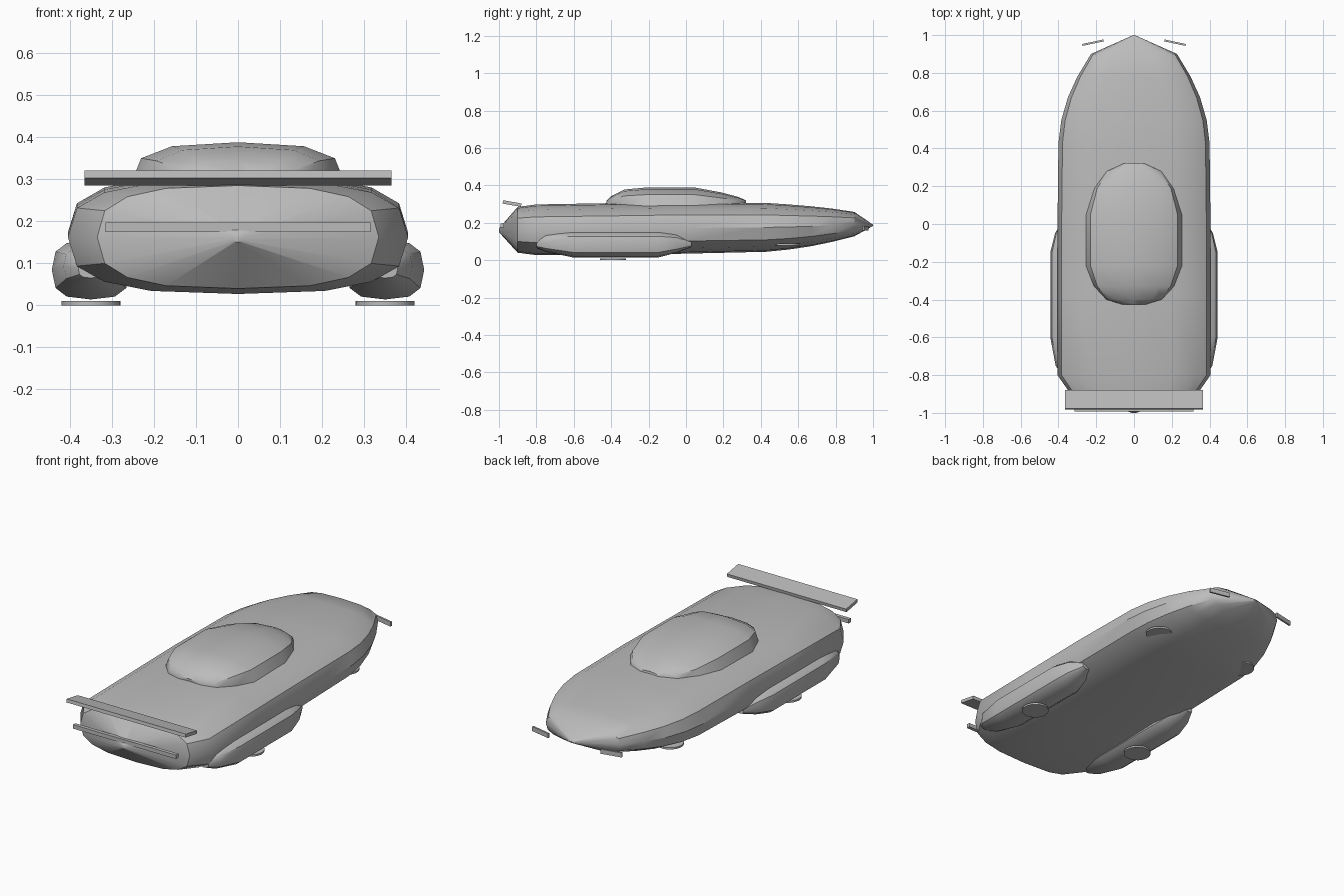
import bpy, bmesh, math
from mathutils import Matrix, Euler

if "Cube" in bpy.data.objects:
    bpy.data.objects.remove(bpy.data.objects["Cube"], do_unlink=True)

grey = bpy.data.materials.new("plain_grey")
grey.use_nodes = True
grey.diffuse_color = (0.5, 0.5, 0.5, 1)
grey.node_tree.nodes["Principled BSDF"].inputs["Base Color"].default_value = (0.5, 0.5, 0.5, 1)


def finish(name, bm, smooth=None):
    bmesh.ops.recalc_face_normals(bm, faces=bm.faces)
    mesh = bpy.data.meshes.new(name)
    bm.to_mesh(mesh)
    bm.free()
    mesh.materials.append(grey)
    obj = bpy.data.objects.new(name, mesh)
    bpy.context.collection.objects.link(obj)
    if smooth:
        bpy.ops.object.select_all(action="DESELECT")
        obj.select_set(True)
        bpy.context.view_layer.objects.active = obj
        bpy.ops.object.shade_smooth_by_angle(angle=math.radians(smooth))
    return obj


def power(v, e):
    return math.copysign(abs(v) ** e, v)


def loft(name, sections, sides, cx=0, e=0.7):
    """Skin rounded-box rings given as (y, half width, bottom z, top z)."""
    bm = bmesh.new()
    rings = []
    for y, w, low, high in sections:
        ring = []
        for i in range(sides):
            a = math.tau * i / sides
            x = cx + w * power(math.cos(a), e)
            z = (low + high) / 2 + (high - low) / 2 * power(math.sin(a), e)
            ring.append(bm.verts.new((x, y, z)))
        rings.append(ring)
    for r, s in zip(rings, rings[1:]):
        for i in range(sides):
            j = (i + 1) % sides
            bm.faces.new((r[i], r[j], s[j], s[i]))
    bm.faces.new(rings[0])
    bm.faces.new(rings[-1])
    return finish(name, bm, 35)


def box(name, centre, size, rotation=(0, 0, 0)):
    bm = bmesh.new()
    turn = Euler([math.radians(r) for r in rotation]).to_matrix().to_4x4()
    matrix = Matrix.Translation(centre) @ turn @ Matrix.Diagonal((*size, 1))
    bmesh.ops.create_cube(bm, size=1, matrix=matrix)
    return finish(name, bm)


def disc(name, centre, radius, depth):
    bm = bmesh.new()
    bmesh.ops.create_cone(bm, cap_ends=True, segments=24, radius1=radius, radius2=radius,
                          depth=depth, matrix=Matrix.Translation(centre))
    return finish(name, bm, 35)


# Main hull, pointed at both ends
loft("hull", [
    (-1.0, 0.01, 0.15, 0.17),
    (-0.9, 0.335, 0.04, 0.285),
    (-0.8, 0.405, 0.027, 0.298),
    (-0.4, 0.405, 0.027, 0.305),
    (0.0, 0.405, 0.035, 0.31),
    (0.43, 0.40, 0.045, 0.306),
    (0.55, 0.385, 0.057, 0.298),
    (0.67, 0.35, 0.075, 0.288),
    (0.78, 0.30, 0.098, 0.276),
    (0.9, 0.228, 0.128, 0.258),
    (1.0, 0.004, 0.183, 0.19),
], 16)

# Cabin bubble
loft("canopy", [
    (-0.425, 0.07, 0.26, 0.318),
    (-0.40, 0.15, 0.24, 0.342),
    (-0.33, 0.215, 0.20, 0.378),
    (-0.22, 0.255, 0.19, 0.388),
    (0.05, 0.255, 0.19, 0.388),
    (0.19, 0.215, 0.21, 0.362),
    (0.28, 0.15, 0.24, 0.338),
    (0.32, 0.06, 0.26, 0.32),
], 12)

# Front wing and light bar
box("front_wing", (0, -0.93, 0.303), (0.73, 0.1, 0.018), (-10, 0, 0))
box("light_bar", (0, -0.982, 0.186), (0.63, 0.02, 0.022))

# Paired parts
for side, label in ((1, "left"), (-1, "right")):
    loft(f"side_pod_{label}", [
        (-0.80, 0.03, 0.065, 0.11),
        (-0.75, 0.065, 0.045, 0.14),
        (-0.60, 0.093, 0.014, 0.155),
        (-0.15, 0.093, 0.014, 0.155),
        (-0.05, 0.068, 0.04, 0.14),
        (0.03, 0.025, 0.07, 0.105),
    ], 12, cx=side * 0.35)
    disc(f"pod_thruster_{label}", (side * 0.35, -0.39, 0.005), 0.07, 0.01)
    disc(f"hull_thruster_{label}", (side * 0.28, 0.54, 0.083), 0.07, 0.01)
    box(f"tail_light_{label}", (side * 0.217, 0.96, 0.17), (0.115, 0.01, 0.025), (0, 0, -12 * side))
